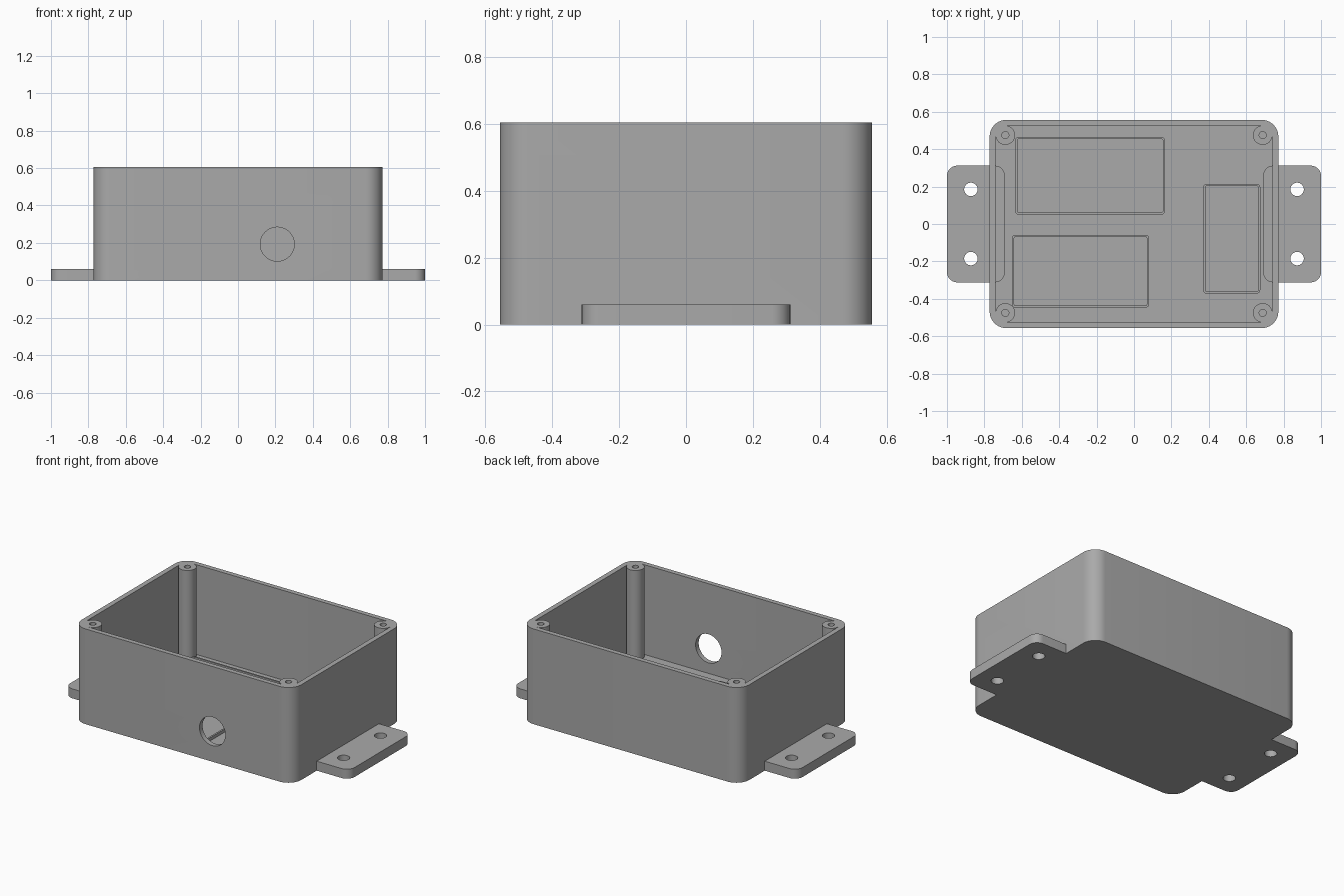
import bpy
import bmesh
import math
from mathutils import Matrix, Vector

cube = bpy.data.objects.get("Cube")
if cube:
    bpy.data.objects.remove(cube, do_unlink=True)

HEIGHT, FLOOR, TAB = 0.605, 0.035, 0.06

grey = bpy.data.materials.new("plain grey plastic")
grey.use_nodes = True
COLOUR = (0.40, 0.40, 0.40, 1)
grey.diffuse_color = COLOUR
grey.node_tree.nodes["Principled BSDF"].inputs["Base Color"].default_value = COLOUR


def rounded(x0, x1, y0, y1, r, z, steps=10):
    """Loop of points around a rectangle with rounded corners."""
    centres = [(x1 - r, y1 - r), (x0 + r, y1 - r), (x0 + r, y0 + r), (x1 - r, y0 + r)]
    loop = []
    for quarter, (cx, cy) in enumerate(centres):
        for i in range(steps + 1):
            a = (quarter + i / steps) * math.pi / 2
            loop.append(Vector((cx + r * math.cos(a), cy + r * math.sin(a), z)))
    return loop


def circle(x, y, r, z, sides=40):
    return [Vector((x + r * math.cos(i * math.tau / sides),
                    y + r * math.sin(i * math.tau / sides), z)) for i in range(sides)]


def loft(name, loops, caps=True, matrix=None):
    """Skin a series of matching loops into an object."""
    bm = bmesh.new()
    rings = [[bm.verts.new(p) for p in loop] for loop in loops]
    n = len(rings[0])
    for a, b in zip(rings, rings[1:]):
        for i in range(n):
            j = (i + 1) % n
            bm.faces.new((a[i], a[j], b[j], b[i]))
    if caps:
        bm.faces.new(rings[0][::-1])
        bm.faces.new(rings[-1])
    if matrix:
        bm.transform(matrix)
    mesh = bpy.data.meshes.new(name)
    bm.to_mesh(mesh)
    bm.free()
    mesh.materials.append(grey)
    obj = bpy.data.objects.new(name, mesh)
    bpy.context.collection.objects.link(obj)
    return obj


def select(obj):
    bpy.ops.object.select_all(action='DESELECT')
    obj.select_set(True)
    bpy.context.view_layer.objects.active = obj


def combine(obj, other, operation):
    """Apply a boolean and discard the second object."""
    mod = obj.modifiers.new(operation.lower(), 'BOOLEAN')
    mod.operation = operation
    mod.solver = 'EXACT'
    mod.object = other
    select(obj)
    bpy.ops.object.modifier_apply(modifier=mod.name)
    bpy.data.objects.remove(other, do_unlink=True)


# Open box: outer wall, top rim, inner wall and floor
outer = (-0.772, 0.772, -0.557, 0.557, 0.09)
inner = (-0.74, 0.74, -0.526, 0.526, 0.052)
parts = [loft("enclosure", [rounded(*outer, 0), rounded(*outer, HEIGHT),
                            rounded(*inner, HEIGHT), rounded(*inner, FLOOR)])]
box = parts[0]

# Mounting tabs with two screw holes each, running a little inside the walls
for side in (-1, 1):
    x0, x1 = sorted((side * 0.69, side))
    tab = loft("mounting_tab", [rounded(x0, x1, -0.312, 0.312, 0.055, z) for z in (0, TAB)])
    for y in (-0.185, 0.185):
        drill = loft("drill", [circle(side * 0.872, y, 0.036, z) for z in (-0.1, 0.2)])
        combine(tab, drill, 'DIFFERENCE')
    combine(box, tab, 'UNION')

# Cable hole through the front wall
place = Matrix.Translation((0.21, -0.54, 0.193)) @ Matrix.Rotation(math.pi / 2, 4, 'X')
drill = loft("drill", [circle(0, 0, 0.091, z, 64) for z in (-0.1, 0.1)], matrix=place)
combine(box, drill, 'DIFFERENCE')

# Corner screw posts with blind holes
for sx, side in ((-1, "right"), (1, "left")):
    for sy, end in ((-1, "front"), (1, "back")):
        x, y = sx * 0.688, sy * 0.475
        parts.append(loft(f"screw_post_{end}_{side}", [
            circle(x, y, 0.052, FLOOR - 0.01), circle(x, y, 0.052, HEIGHT),
            circle(x, y, 0.019, HEIGHT), circle(x, y, 0.019, HEIGHT - 0.3)]))

# Thin raised locating frames on the floor
frames = {"back_frame": (-0.635, 0.165, 0.05, 0.465),
          "front_frame": (-0.652, 0.08, -0.447, -0.058),
          "side_frame": (0.37, 0.675, -0.372, 0.215)}
LIP, TOP = 0.011, FLOOR + 0.02
for name, (x0, x1, y0, y1) in frames.items():
    out = (x0, x1, y0, y1, 0.018)
    hole = (x0 + LIP, x1 - LIP, y0 + LIP, y1 - LIP, 0.008)
    parts.append(loft(name, [rounded(*out, FLOOR, 5), rounded(*out, TOP, 5),
                             rounded(*hole, TOP, 5), rounded(*hole, FLOOR, 5)], caps=False))

# Smooth the rounded walls, keep the edges crisp
for obj in parts:
    select(obj)
    bpy.ops.object.shade_smooth_by_angle(angle=math.radians(30))
